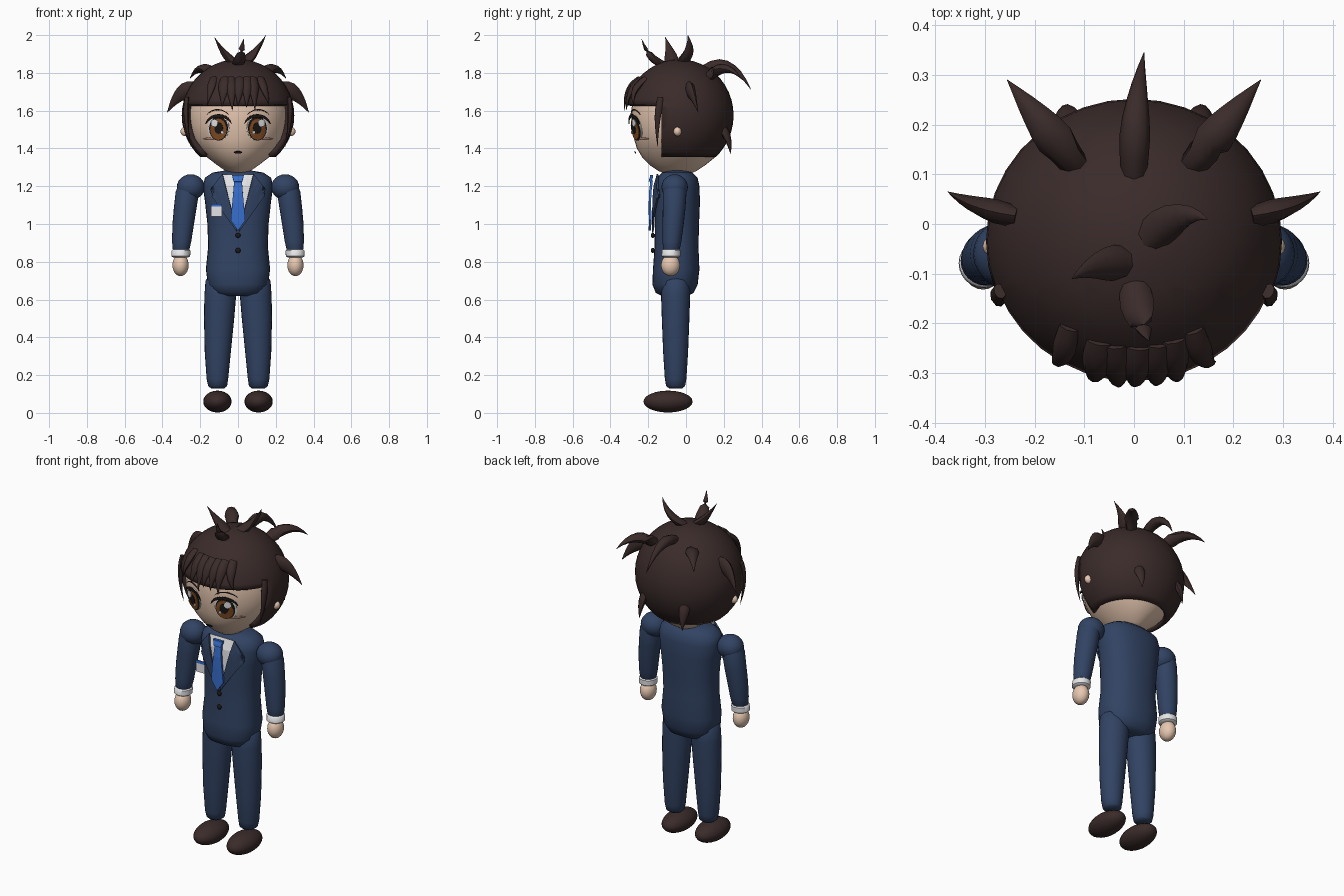
import bpy, bmesh, math
from mathutils import Vector, Matrix
from mathutils.bvhtree import BVHTree

if "Cube" in bpy.data.objects:
    bpy.data.objects.remove(bpy.data.objects["Cube"])


def mat(name, r, g, b):
    m = bpy.data.materials.new(name)
    m.diffuse_color = (r, g, b, 1)
    m.use_nodes = True
    m.node_tree.nodes["Principled BSDF"].inputs["Base Color"].default_value = m.diffuse_color
    return m


HAIR = mat("dark_brown", 0.042, 0.024, 0.023)
SUIT = mat("navy", 0.031, 0.056, 0.125)
SKIN = mat("skin", 0.86, 0.62, 0.47)
WHITE = mat("white", 0.85, 0.85, 0.87)
BLUE = mat("tie_blue", 0.04, 0.16, 0.62)
IRIS = mat("iris_brown", 0.24, 0.08, 0.018)
BLACK = mat("black", 0.012, 0.009, 0.009)
BLUSH = mat("blush", 0.5, 0.28, 0.2)


def finish(bm, name, m, smooth=True, angle=50):
    bmesh.ops.recalc_face_normals(bm, faces=bm.faces)
    me = bpy.data.meshes.new(name)
    bm.to_mesh(me)
    bm.free()
    me.materials.append(m)
    ob = bpy.data.objects.new(name, me)
    bpy.context.collection.objects.link(ob)
    if smooth:
        bpy.ops.object.select_all(action='DESELECT')
        ob.select_set(True)
        bpy.context.view_layer.objects.active = ob
        bpy.ops.object.shade_smooth_by_angle(angle=math.radians(angle))
    return ob


def loft(name, rings, m, n=24, p=2.0):
    """Skin (centre, U, V) rings; p is the superellipse power. Returns a ray tree."""
    bm = bmesh.new()
    loops = []
    for c, u, v in rings:
        loop = []
        for i in range(n):
            a = 2 * math.pi * i / n
            ca, sa = math.cos(a), math.sin(a)
            x = math.copysign(abs(ca) ** (2 / p), ca)
            y = math.copysign(abs(sa) ** (2 / p), sa)
            loop.append(bm.verts.new(c + u * x + v * y))
        loops.append(loop)
    for a, b in zip(loops, loops[1:]):
        for i in range(n):
            bm.faces.new((a[i], a[(i + 1) % n], b[(i + 1) % n], b[i]))
    bm.faces.new(loops[0])
    bm.faces.new(loops[-1])
    tree = BVHTree.FromBMesh(bm)
    finish(bm, name, m)
    return tree


def body(name, rows, m, n=24, p=2.0):
    """Stack of horizontal rings given as x, y, z, rx, ry."""
    return loft(name, [(Vector(r[:3]), Vector((r[3], 0, 0)), Vector((0, r[4], 0)))
                       for r in rows], m, n, p)


def ball(name, c, r, m, seg=24):
    bm = bmesh.new()
    mx = Matrix.Translation(c) @ Matrix.Diagonal((*r, 1))
    bmesh.ops.create_uvsphere(bm, u_segments=seg, v_segments=seg // 2, radius=1, matrix=mx)
    return finish(bm, name, m)


HC, HR = Vector((0, -0.035, 1.575)), Vector((0.298, 0.287, 0.297))


def spike(name, base, mid, tip, w, t):
    """Curved tapering lock of hair, w wide and t thick."""
    a, b, c = Vector(base), Vector(mid), Vector(tip)
    out = (a - HC).normalized()
    rings = []
    for i in range(8):
        s = i / 7
        pos = a * (1 - s) ** 2 + b * 2 * s * (1 - s) + c * s * s
        tan = ((b - a) * (1 - s) + (c - b) * s).normalized()
        side = tan.cross(out)
        if side.length < 0.3:
            side = tan.cross(Vector((0, -1, 0.2)))
        side.normalize()
        k = max(0.02, (1 - s ** 1.5) * (0.8 + 0.4 * min(s * 3, 1)))
        rings.append((pos, side * w * k, side.cross(tan) * t * k))
    loft(name, rings, HAIR, 8)


def plate(name, pts, tree, off, m, thick=0.004, back=-0.14, cuts=2):
    """Front polygon in x, z wrapped on to the surface behind it."""
    bm = bmesh.new()
    f = bm.faces.new([bm.verts.new((x, 0, z)) for x, z in pts])
    bmesh.ops.triangulate(bm, faces=[f])
    bmesh.ops.subdivide_edges(bm, edges=bm.edges[:], cuts=cuts, use_grid_fill=True)
    for v in bm.verts:
        hit = tree.ray_cast(Vector((v.co.x, -2, v.co.z)), Vector((0, 1, 0)))[0]
        v.co.y = min(hit.y if hit else back, back) - off
    ob = finish(bm, name, m, False)
    me = ob.data
    if sum(q.normal.y * q.area for q in me.polygons) > 0:
        me.flip_normals()
    mod = ob.modifiers.new("thickness", 'SOLIDIFY')
    mod.thickness, mod.offset = thick, 1


def oval(x, z, rx, rz, n=20):
    return [(x + rx * math.cos(2 * math.pi * i / n), z + rz * math.sin(2 * math.pi * i / n))
            for i in range(n)]


def arch(x, z, rx, rz, thick, a0, a1, n=10):
    """Crescent that is thickest in the middle."""
    ang = [math.radians(a0 + (a1 - a0) * i / n) for i in range(n + 1)]
    outer = [(x + rx * math.cos(a), z + rz * math.sin(a)) for a in ang]
    inner = []
    for i, a in enumerate(ang):
        k = thick * (0.15 + math.sin(math.pi * i / n))
        inner.append((x + (rx - k) * math.cos(a), z + (rz - k) * math.sin(a)))
    return outer + inner[::-1]


# Jacket body
torso = body("jacket", [(0, -.06, .62, .10, .07), (0, -.06, .635, .135, .10),
    (0, -.058, .68, .16, .12), (0, -.052, .76, .17, .123), (0, -.05, .88, .158, .116),
    (0, -.048, 1.0, .162, .117), (0, -.046, 1.12, .175, .12), (0, -.046, 1.2, .186, .117),
    (0, -.046, 1.245, .175, .107), (0, -.046, 1.272, .135, .08), (0, -.046, 1.283, .07, .045)],
    SUIT, 32, 2.3)
body("neck", [(0, -.045, 1.22, .07, .065), (0, -.045, 1.34, .07, .065)], SKIN)

# Head
head = body("head", [(0, -.045, 1.265, .03, .06), (0, -.045, 1.28, .065, .10),
    (0, -.045, 1.31, .108, .145), (0, -.04, 1.35, .16, .19), (0, -.038, 1.40, .207, .222),
    (0, -.035, 1.45, .243, .24), (0, -.035, 1.52, .262, .252), (0, -.035, 1.6, .268, .255),
    (0, -.035, 1.7, .25, .24), (0, -.035, 1.78, .2, .19), (0, -.035, 1.84, .1, .1)], SKIN, 36)

# Hair cap with the face opening and nape cut away
bm = bmesh.new()
bmesh.ops.create_uvsphere(bm, u_segments=36, v_segments=22, radius=1,
                          matrix=Matrix.Translation(HC) @ Matrix.Diagonal((*HR, 1)))
for co, no in (((0, 0, 1.63), (0, 0, 1)), ((0, 0, 1.355), (0, 0, 1)), ((0, -.13, 0), (0, 1, 0))):
    bmesh.ops.bisect_plane(bm, geom=bm.verts[:] + bm.edges[:] + bm.faces[:],
                           plane_co=co, plane_no=no)
gone = [f for f in bm.faces if f.calc_center_median().z < 1.355 or
        (f.calc_center_median().z < 1.63 and f.calc_center_median().y < -.13)]
bmesh.ops.delete(bm, geom=gone, context='FACES')
cap = finish(bm, "hair_cap", HAIR)
mod = cap.modifiers.new("thickness", 'SOLIDIFY')
mod.thickness, mod.offset = 0.03, -1

# Fringe locks
for x, tx, z, w in ((-.13, -.165, 1.625, .026), (-.07, -.085, 1.62, .032), (-.04, -.03, 1.6, .03),
                    (.01, .0, 1.625, .03), (.05, .045, 1.615, .03), (.08, .09, 1.6, .03),
                    (.12, .165, 1.63, .026)):
    def front(x, z):
        q = 1 - (x / HR.x) ** 2 - ((z - HC.z) / HR.z) ** 2
        return HC.y - HR.y * math.sqrt(q)
    spike("fringe_lock", (x, front(x, 1.77) + .005, 1.77),
          ((x + tx) / 2, front(x, 1.7) - .03, 1.71), (tx, front(tx, z) - .008, z), w, .018)

# Crown, rear, side, sideburn and nape locks
spike("crown_lock", (.02, -.04, 1.85), (.09, .04, 1.89), (.148, .01, 2.0), .038, .024)
spike("crown_lock", (-.01, -.08, 1.85), (-.07, -.07, 1.88), (-.125, -.11, 1.99), .038, .024)
spike("crown_lock", (0, -.12, 1.845), (.01, -.2, 1.87), (.03, -.235, 1.98), .036, .022)
spike("rear_lock", (0, .1, 1.82), (0, .24, 1.90), (.02, .345, 1.71), .032, .03)
for s in (1, -1):
    spike("rear_lock", (s * .12, .12, 1.78), (s * .19, .21, 1.87), (s * .255, .29, 1.77), .04, .03)
    spike("side_lock", (s * .235, .015, 1.72), (s * .31, .03, 1.71), (s * .375, .065, 1.59),
          .025, .045)
    spike("sideburn", (s * .27, -.135, 1.67), (s * .285, -.16, 1.55), (s * .25, -.15, 1.41),
          .02, .015)
    spike("nape_lock", (s * .13, .18, 1.53), (s * .14, .235, 1.45), (s * .14, .235, 1.37),
          .03, .02)
    ball("ear", (s * .28, -.045, 1.49), (.025, .022, .025), SKIN, 12)

# Eyes, lashes, brows and cheek lines
for s in (1, -1):
    x = s * .102
    plate("eye_white", oval(x, 1.508, .056, .066), head, .002, WHITE)
    plate("iris_rim", oval(x, 1.506, .049, .064), head, .006, BLACK)
    plate("iris", oval(x, 1.502, .043, .056), head, .010, IRIS)
    plate("pupil", oval(x, 1.508, .022, .03), head, .014, BLACK)
    plate("eye_glint", oval(x + s * .022, 1.535, .018, .02, 12), head, .018, WHITE)
    plate("eye_glint_small", oval(x - s * .02, 1.485, .008, .009, 8), head, .018, WHITE)
    plate("upper_lash", arch(x, 1.52, .07, .062, .016, 10, 170), head, .016, BLACK)
    plate("brow", arch(x + s * .005, 1.54, .07, .068, .005, 35, 145), head, .006, HAIR)
    plate("cheek_line", oval(s * .147, 1.452, .038, .006, 12), head, .004, BLUSH)
plate("mouth", oval(0, 1.38, .021, .006, 12), head, .02, BLACK)

# Shirt, tie, lapels, buttons and badge
plate("shirt", [(-.085, 1.26), (.085, 1.26), (.0, .97)], torso, .003, WHITE, cuts=4)
for s in (1, -1):
    plate("lapel", [(s * .08, 1.263), (s * .145, 1.185), (s * .118, 1.158), (s * .128, 1.135),
                    (s * .004, .955)], torso, .006, SUIT, .009, cuts=4)
plate("tie", [(-.02, 1.23), (.02, 1.23), (.038, 1.02), (0, .965), (-.038, 1.02)],
      torso, .02, BLUE, .012, -.15, 3)
plate("tie_knot", [(-.032, 1.26), (.032, 1.26), (.022, 1.222), (-.022, 1.222)],
      torso, .025, BLUE, .015, -.15)
for z in (.94, .86):
    ball("button", (0, -.176, z), (.014, .01, .014), BLACK, 12)
plate("badge", [(-.143, 1.04), (-.085, 1.04), (-.085, 1.092), (-.143, 1.092)],
      torso, .02, WHITE, .006, -.165)
plate("badge_strip", [(-.143, 1.092), (-.085, 1.092), (-.085, 1.107), (-.143, 1.107)],
      torso, .02, BLUE, .008, -.165)

# Limbs
for s in (1, -1):
    ball("shoulder", (s * .25, -.06, 1.195), (.074, .07, .068), SUIT)
    body("sleeve", [(s * .262, -.06, 1.22, .05, .05), (s * .268, -.06, 1.17, .062, .063),
        (s * .28, -.063, 1.08, .06, .06), (s * .29, -.068, 1.0, .057, .056),
        (s * .298, -.074, .91, .051, .05), (s * .301, -.077, .87, .045, .045),
        (s * .302, -.078, .85, .036, .036)], SUIT)
    body("cuff", [(s * .303, -.079, .823, .04, .04), (s * .303, -.079, .83, .05, .05),
        (s * .302, -.078, .86, .05, .05), (s * .302, -.078, .868, .04, .04)], WHITE)
    ball("hand", (s * .304, -.082, .782), (.043, .05, .058), SKIN)
    body("trouser_leg", [(s * .108, -.055, .13, .035, .035), (s * .108, -.055, .142, .05, .05),
        (s * .109, -.055, .18, .057, .057), (s * .107, -.055, .32, .069, .066),
        (s * .1, -.055, .5, .08, .073), (s * .094, -.055, .62, .084, .077),
        (s * .092, -.055, .7, .08, .075), (s * .09, -.055, .74, .05, .05)], SUIT)
    ball("shoe", (s * .109, -.095, .06), (.075, .13, .058), HAIR)
